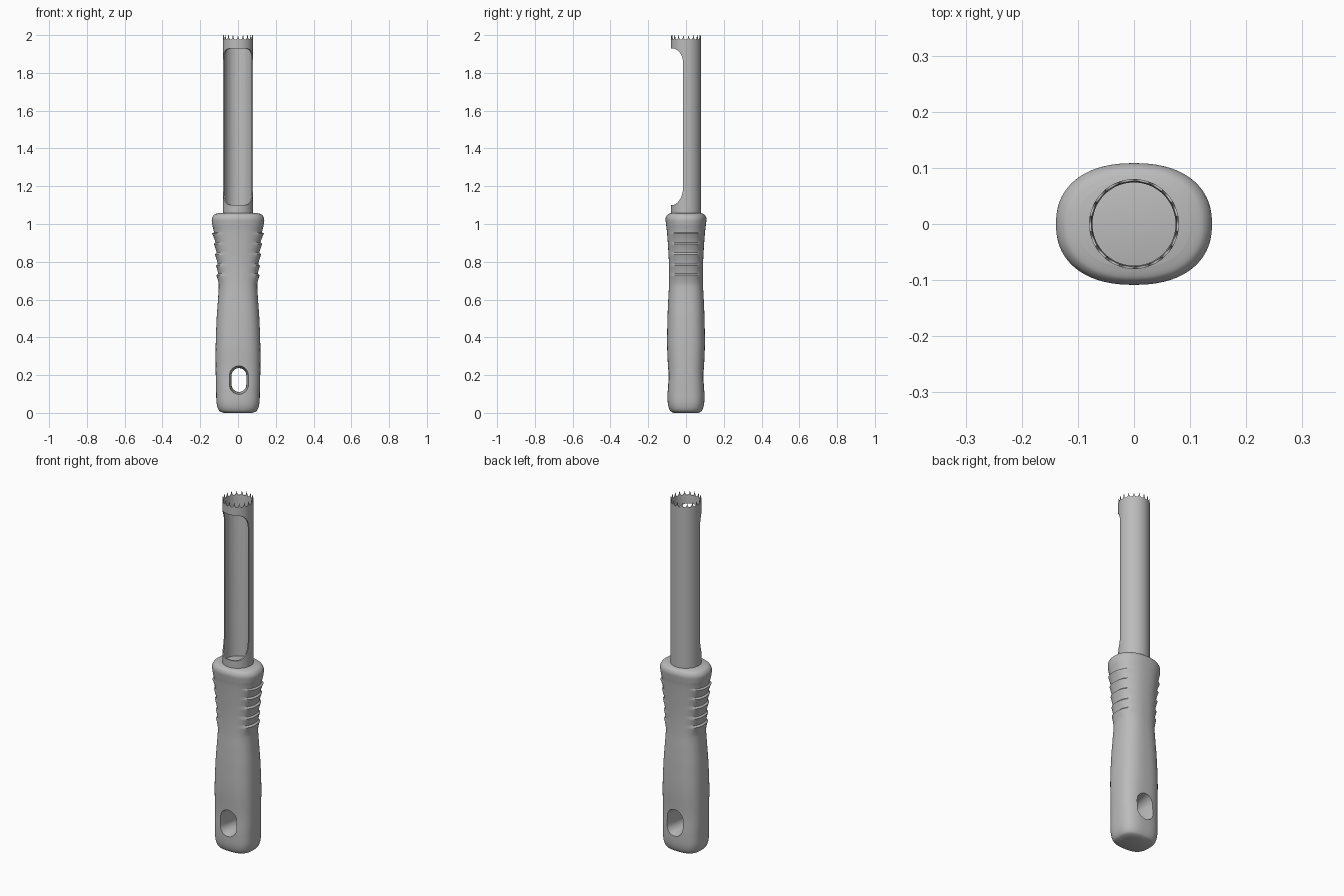
import bpy, bmesh, math
from mathutils import Vector

if "Cube" in bpy.data.objects:
    bpy.data.objects.remove(bpy.data.objects["Cube"])

grey = bpy.data.materials.new("plain grey")
grey.use_nodes = True
grey.diffuse_color = (0.5, 0.5, 0.5, 1)
grey.node_tree.nodes["Principled BSDF"].inputs["Base Color"].default_value = (0.5, 0.5, 0.5, 1)


def loft(name, rings, caps=True):
    """Skin a list of closed rings of points."""
    bm = bmesh.new()
    rows = [[bm.verts.new(p) for p in ring] for ring in rings]
    count = len(rows[0])
    pairs = list(zip(rows, rows[1:]))
    if not caps:
        pairs.append((rows[-1], rows[0]))
    for a, b in pairs:
        for i in range(count):
            j = (i + 1) % count
            bm.faces.new((a[i], a[j], b[j], b[i]))
    if caps:
        bm.faces.new(rows[0])
        bm.faces.new(rows[-1])
    bmesh.ops.recalc_face_normals(bm, faces=bm.faces)
    mesh = bpy.data.meshes.new(name)
    bm.to_mesh(mesh)
    bm.free()
    mesh.materials.append(grey)
    obj = bpy.data.objects.new(name, mesh)
    bpy.context.collection.objects.link(obj)
    return obj


def activate(obj):
    bpy.ops.object.select_all(action='DESELECT')
    obj.select_set(True)
    bpy.context.view_layer.objects.active = obj


def cut(obj, cutter):
    """Subtract the cutter, then discard it."""
    cutter.hide_render = True
    mod = obj.modifiers.new("cut", 'BOOLEAN')
    mod.operation = 'DIFFERENCE'
    mod.solver = 'EXACT'
    mod.object = cutter
    activate(obj)
    bpy.ops.object.modifier_apply(modifier=mod.name)
    bpy.data.objects.remove(cutter)


def smooth(obj, degrees):
    activate(obj)
    bpy.ops.object.shade_smooth_by_angle(angle=math.radians(degrees))


def curve_through(points, steps):
    """Catmull-Rom curve through the points."""
    pts = [Vector(p) for p in points]
    out = []
    for i in range(len(pts) - 1):
        a, b, c, d = pts[max(i - 1, 0)], pts[i], pts[i + 1], pts[min(i + 2, len(pts) - 1)]
        for s in range(steps):
            t = s / steps
            out.append(b + (c - a) * t / 2 + (a * 2 - b * 5 + c * 4 - d) * t * t / 2
                       + (b * 3 - a - c * 3 + d) * t ** 3 / 2)
    return out + [pts[-1]]


# Handle: height, half width, half depth
PROFILE = [(0, .075, .065), (.012, .1, .084), (.05, .113, .096), (.12, .116, .098),
           (.22, .118, .095), (.36, .118, .1), (.5, .113, .098), (.6, .106, .094),
           (.68, .102, .09), (.78, .107, .09), (.88, .116, .095), (.96, .128, .101),
           (1.0, .137, .106), (1.03, .138, .108), (1.05, .125, .098), (1.058, .1, .078)]
GRIP_LOW, GRIP_HIGH, RIDGES = .675, .95, 5


def handle_ring(z, hx, hy, count=96):
    ring = []
    power = 2 / (2.8 - .5 * z)
    for i in range(count):
        a = math.tau * i / count
        c, s = math.cos(a), math.sin(a)
        x = hx * math.copysign(abs(c) ** power, c)
        y = hy * math.copysign(abs(s) ** power, s)
        # finger ridges on both sides
        if GRIP_LOW < z < GRIP_HIGH:
            phase = (z - GRIP_LOW) / (GRIP_HIGH - GRIP_LOW) * RIDGES
            weight = min(1, max(0, (.085 - abs(y)) / .025))
            x += math.copysign(.011 * (phase % 1) ** 1.5 * weight, x)
        ring.append((x, y, z))
    return ring


handle = loft("handle", [handle_ring(*p) for p in curve_through(PROFILE, 12)])


# Hanging hole: a slot that flares towards both faces
def slot_ring(y, radius, half=16):
    ring = []
    for end in (1, -1):
        for i in range(half + 1):
            a = math.pi * i / half
            ring.append((.005 + end * radius * math.cos(a), y,
                         .174 + end * (.024 + radius * math.sin(a))))
    return ring


slot = [slot_ring(.13 * k / 8, .039 + .022 * (k / 8) ** 2) for k in range(-8, 9)]
cut(handle, loft("hole_cutter", slot))
smooth(handle, 40)

# Blade tube with scalloped teeth round the rim
OUTER, INNER, TEETH, PER_TOOTH = .08, .074, 18, 10


def tube_ring(radius, z, toothed=False):
    ring = []
    for i in range(TEETH * PER_TOOTH):
        a = math.tau * i / (TEETH * PER_TOOTH) - math.pi / 2
        p = 2 * (i % PER_TOOTH) / PER_TOOTH - 1
        dip = .024 * math.sqrt(1 - p * p) if toothed else 0
        ring.append((radius * math.cos(a), radius * math.sin(a), z - dip))
    return ring


blade = loft("blade_tube", [tube_ring(OUTER, 1.04), tube_ring(OUTER, 1.96),
                            tube_ring(OUTER, 2, True), tube_ring(INNER + .002, 2, True),
                            tube_ring(INNER, 1.96), tube_ring(INNER, 1.04)], caps=False)

# Long window in the front of the tube, with curved ends
side = [(-.2, 1.1), (-.2, 1.93)]
for i in range(13):
    a = math.pi / 2 * (1 - i / 12)
    side.append((-.075 + .06 * math.cos(a), 1.85 + .08 * math.sin(a)))
for i in range(13):
    a = math.pi / 2 * i / 12
    side.append((-.075 + .06 * math.cos(a), 1.2 - .1 * math.sin(a)))
window = loft("window_cutter", [[(x, y, z) for y, z in side] for x in (-.2, .2)])
cut(blade, window)
smooth(blade, 35)
